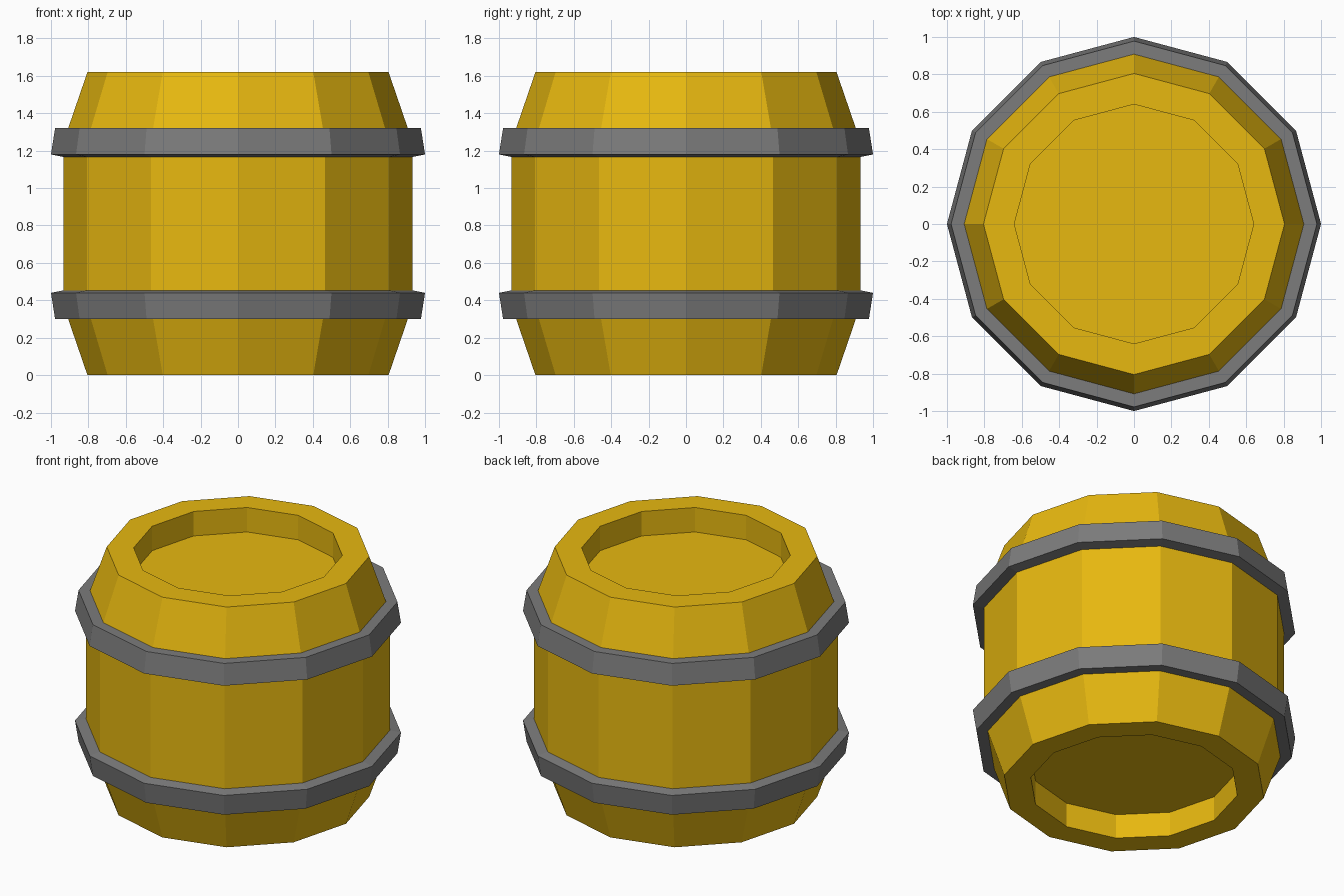
import bpy, bmesh, math

if "Cube" in bpy.data.objects:
    bpy.data.objects.remove(bpy.data.objects["Cube"])

SIDES = 12
MID = 0.81  # half height, the barrel is symmetric about it


def material(name, rgb):
    m = bpy.data.materials.new(name)
    m.diffuse_color = (*rgb, 1)
    m.use_nodes = True
    m.node_tree.nodes["Principled BSDF"].inputs["Base Color"].default_value = m.diffuse_color
    return m


def lathe(name, profile, mat, closed=False):
    """Spin (radius, z) points into a flat-sided solid; open profiles get end caps."""
    bm = bmesh.new()
    rings = [[bm.verts.new((r * math.cos(2 * math.pi * i / SIDES),
                            r * math.sin(2 * math.pi * i / SIDES), z))
              for i in range(SIDES)] for r, z in profile]
    pairs = list(zip(rings, rings[1:]))
    if closed:
        pairs.append((rings[-1], rings[0]))
    else:
        bm.faces.new(rings[0])
        bm.faces.new(rings[-1])
    for a, b in pairs:
        for i in range(SIDES):
            j = (i + 1) % SIDES
            bm.faces.new((a[i], a[j], b[j], b[i]))
    bmesh.ops.recalc_face_normals(bm, faces=bm.faces)
    me = bpy.data.meshes.new(name)
    bm.to_mesh(me)
    bm.free()
    me.materials.append(mat)
    ob = bpy.data.objects.new(name, me)
    bpy.context.collection.objects.link(ob)
    return ob


def flip(profile):
    return [(r, 2 * MID - z) for r, z in reversed(profile)]


wood = material("golden wood", (0.8, 0.48, 0.005))
iron = material("grey iron", (0.2, 0.2, 0.2))

# Barrel body with a recessed lid at each end
lower = [(0.64, 0.165), (0.64, 0.0), (0.805, 0.0), (0.908, 0.30), (0.932, 0.40)]
lathe("barrel_body", lower + flip(lower), wood)

# Hoops, tapering toward the barrel ends
hoop = [(0.89, 0.30), (0.978, 0.30), (1.0, 0.44), (0.925, 0.455)]
lathe("lower_hoop", hoop, iron, closed=True)
lathe("upper_hoop", flip(hoop), iron, closed=True)
